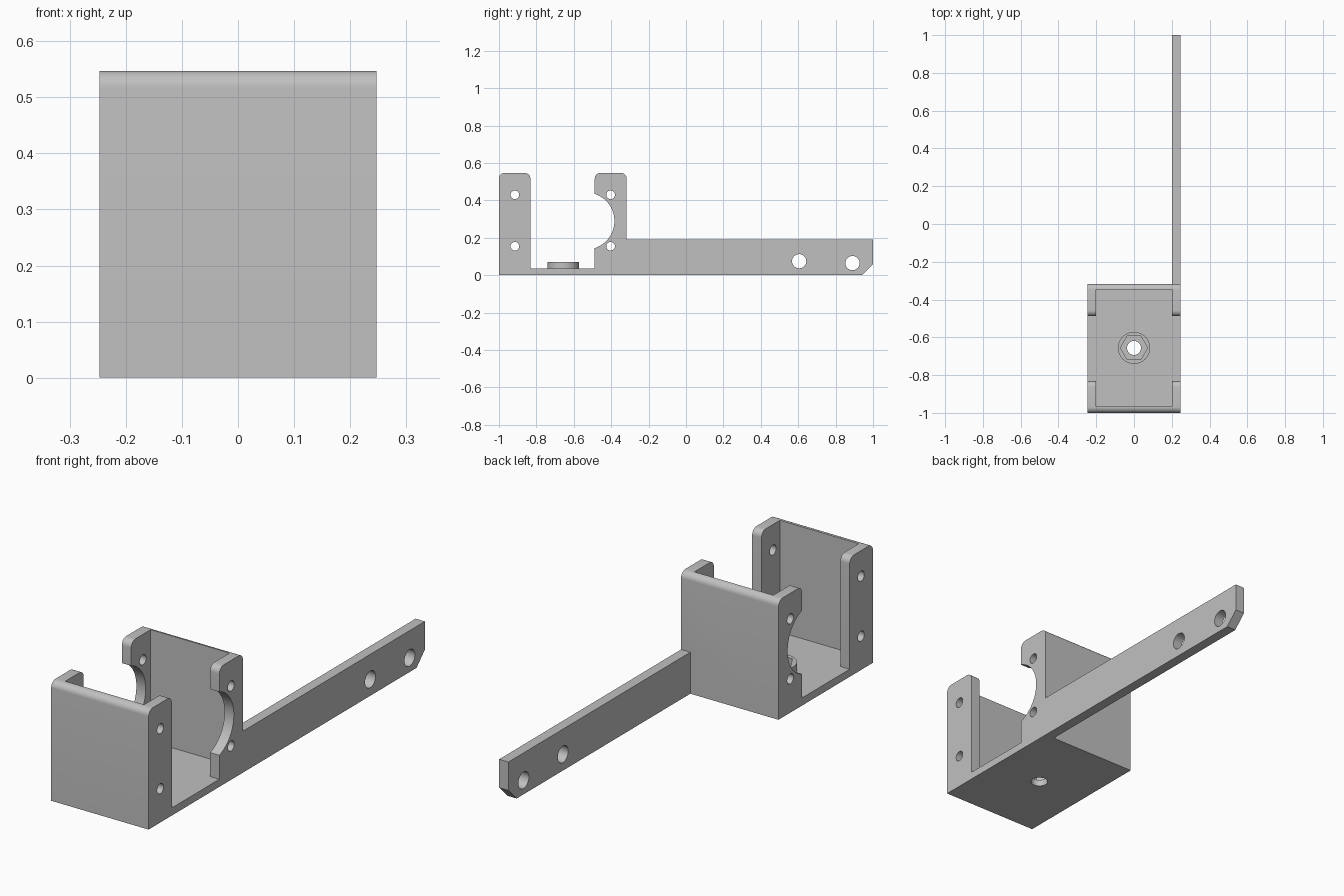
import bpy, bmesh
from math import sin, cos, pi, atan2, radians
from mathutils import Matrix, Vector

cube = bpy.data.objects.get("Cube")
if cube:
    bpy.data.objects.remove(cube, do_unlink=True)

grey = bpy.data.materials.new("light grey")
grey.use_nodes = True
colour = (0.53, 0.53, 0.53, 1)
grey.diffuse_color = colour
grey.node_tree.nodes["Principled BSDF"].inputs["Base Color"].default_value = colour

HALF, INNER = 0.247, 0.2           # outer and inner half widths
FLOOR, TOP, ROUND = 0.035, 0.547, 0.03
FRONT, BACK, SEAT = -1, -0.317, -0.656


def make(name, bm):
    bmesh.ops.recalc_face_normals(bm, faces=bm.faces)
    mesh = bpy.data.meshes.new(name)
    bm.to_mesh(mesh)
    bm.free()
    obj = bpy.data.objects.new(name, mesh)
    bpy.context.collection.objects.link(obj)
    mesh.materials.append(grey)
    return obj


def plate(name, outline, x0, x1):
    """Extrude a (y, z) outline along x."""
    bm = bmesh.new()
    face = bm.faces.new([bm.verts.new((x0, y, z)) for y, z in outline])
    ext = bmesh.ops.extrude_face_region(bm, geom=[face])["geom"]
    verts = [v for v in ext if isinstance(v, bmesh.types.BMVert)]
    bmesh.ops.translate(bm, verts=verts, vec=(x1 - x0, 0, 0))
    return make(name, bm)


def cylinder(name, centre, radius, depth, axis="Z", sides=48):
    bm = bmesh.new()
    turn = Matrix.Rotation(pi / 2, 4, "Y") if axis == "X" else Matrix()
    if sides == 6:                 # put hexagon corners on the x axis
        turn = Matrix.Rotation(pi / 2, 4, "Z")
    bmesh.ops.create_cone(bm, cap_ends=True, segments=sides, radius1=radius,
                          radius2=radius, depth=depth,
                          matrix=Matrix.Translation(Vector(centre)) @ turn)
    return make(name, bm)


def combine(obj, other, operation):
    mod = obj.modifiers.new(operation.title(), "BOOLEAN")
    mod.operation, mod.solver, mod.object = operation, "EXACT", other
    bpy.context.view_layer.objects.active = obj
    bpy.ops.object.modifier_apply(modifier=mod.name)
    bpy.data.objects.remove(other, do_unlink=True)


def arc(y, z, radius, start, end, steps):
    angles = [start + (end - start) * i / steps for i in range(steps + 1)]
    return [(y + radius * cos(a), z + radius * sin(a)) for a in angles]


def rounded_top(y0, y1):
    """Rounded post top, running from y1 back to y0."""
    z = TOP - ROUND
    return (arc(y1 - ROUND, z, ROUND, 0, pi / 2, 8)
            + arc(y0 + ROUND, z, ROUND, pi / 2, pi, 8))


# Bracket side profile: floor, rear post with motor cutout, front post
REAR, POST = -0.488, -0.832
cut_y, cut_z, cut_r = -0.536, 0.29, 0.153
spread = atan2(0.145, REAR - cut_y)
outline = ([(FRONT, 0), (BACK, 0)] + rounded_top(REAR, BACK)
           + arc(cut_y, cut_z, cut_r, spread, -spread, 32)
           + [(REAR, FLOOR), (POST, FLOOR)] + rounded_top(FRONT, POST))
bracket = plate("bracket", outline, -HALF, HALF)

# Open the space between the side flanges
cavity = plate("cavity", [(-0.965, FLOOR), (-0.347, FLOOR), (-0.347, 1), (-0.965, 1)],
               -INNER, INNER)
combine(bracket, cavity, "DIFFERENCE")

# Long arm with a chamfered tip
arm = plate("arm", [(BACK - 0.02, 0), (0.94, 0), (1, 0.06), (1, 0.19), (BACK - 0.02, 0.19)],
            INNER, HALF)
combine(bracket, arm, "UNION")

# Nut boss with a hexagonal pocket and through hole
combine(bracket, cylinder("boss", (0, SEAT, 0.045), 0.085, 0.05), "UNION")
combine(bracket, cylinder("nut_pocket", (0, SEAT, 0.13), 0.072, 0.2, sides=6), "DIFFERENCE")
combine(bracket, cylinder("bolt_hole", (0, SEAT, 0), 0.037, 0.4), "DIFFERENCE")

# Screw holes through the flanges and the arm
holes = [(y, z, 0.023) for y in (-0.915, -0.403) for z in (0.155, 0.43)]
holes += [(0.605, 0.075, 0.038), (0.89, 0.065, 0.038)]
for y, z, r in holes:
    combine(bracket, cylinder("hole", (0, y, z), r, 1, "X", 32), "DIFFERENCE")

bpy.ops.object.select_all(action="DESELECT")
bracket.select_set(True)
bpy.context.view_layer.objects.active = bracket
bpy.ops.object.shade_smooth_by_angle(angle=radians(30))
